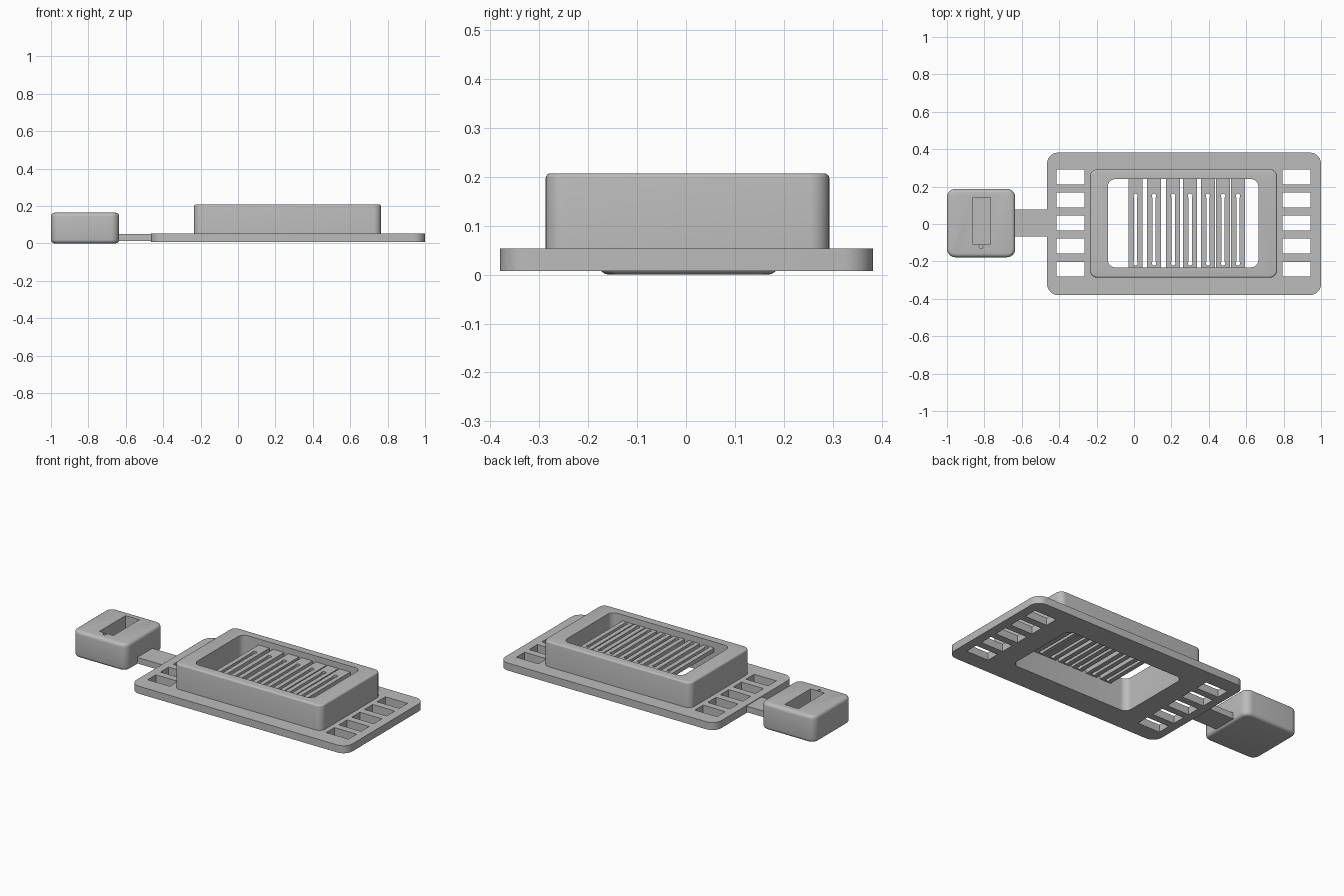
import bpy, bmesh, math
from mathutils import Vector

if "Cube" in bpy.data.objects:
    bpy.data.objects.remove(bpy.data.objects["Cube"])

grey = bpy.data.materials.new("plain_grey")
grey.use_nodes = True
grey.diffuse_color = (0.5, 0.5, 0.5, 1)
grey.node_tree.nodes["Principled BSDF"].inputs["Base Color"].default_value = (0.5, 0.5, 0.5, 1)


def add_box(bm, x, y, z, corner=0, top=0, bottom=0):
    """Add a box with rounded upright corners and soft top or bottom rims."""
    part = bmesh.new()
    bmesh.ops.create_cube(part, size=1)
    lo, hi = Vector((x[0], y[0], z[0])), Vector((x[1], y[1], z[1]))
    for v in part.verts:
        v.co = Vector(lo[i] + (v.co[i] + 0.5) * (hi[i] - lo[i]) for i in range(3))
    if corner:
        upright = [e for e in part.edges if abs(e.verts[0].co.z - e.verts[1].co.z) > 1e-4]
        bmesh.ops.bevel(part, geom=upright, offset=corner, segments=7, profile=0.5, affect='EDGES')
    for size, level in ((top, z[1]), (bottom, z[0])):
        if size:
            rim = [e for e in part.edges if all(abs(v.co.z - level) < 1e-4 for v in e.verts)]
            bmesh.ops.bevel(part, geom=rim, offset=size, segments=4, profile=0.5, affect='EDGES')
    mesh = bpy.data.meshes.new("piece")
    part.to_mesh(mesh)
    part.free()
    bm.from_mesh(mesh)
    bpy.data.meshes.remove(mesh)


def build(name, boxes):
    bm = bmesh.new()
    for box in boxes:
        add_box(bm, **box)
    bmesh.ops.recalc_face_normals(bm, faces=bm.faces)
    mesh = bpy.data.meshes.new(name)
    bm.to_mesh(mesh)
    bm.free()
    mesh.materials.append(grey)
    obj = bpy.data.objects.new(name, mesh)
    bpy.context.collection.objects.link(obj)
    return obj


def activate(obj):
    bpy.ops.object.select_all(action='DESELECT')
    obj.select_set(True)
    bpy.context.view_layer.objects.active = obj


def cut(obj, boxes):
    cutter = build("cutter", boxes)
    cutter.hide_render = True
    mod = obj.modifiers.new("cut", 'BOOLEAN')
    mod.operation, mod.solver, mod.object = 'DIFFERENCE', 'EXACT', cutter
    activate(obj)
    bpy.ops.object.modifier_apply(modifier=mod.name)
    bpy.data.objects.remove(cutter)


def finish(obj):
    activate(obj)
    bpy.ops.object.shade_smooth_by_angle(angle=math.radians(35))


def round_box(cx, cy, r, z):
    return dict(x=(cx - r, cx + r), y=(cy - r, cy + r), z=z, corner=r * 0.95)


THROUGH = (-0.1, 0.4)
opening = dict(x=(-0.14, 0.665), y=(-0.232, 0.24), z=THROUGH, corner=0.04)

# Base plate with two columns of rectangular slots
plate = build("base_plate", [dict(x=(-0.465, 1), y=(-0.38, 0.382), z=(0.007, 0.053), corner=0.06)])
slots = [dict(x=(x, x + 0.15), y=(y - 0.04, y + 0.04), z=THROUGH)
         for x in (-0.415, 0.795)
         for y in (0.005 + 0.1235 * i for i in range(-2, 3))]
cut(plate, slots + [opening])
finish(plate)

# Raised open housing
housing = build("housing", [dict(x=(-0.235, 0.765), y=(-0.287, 0.293), z=(0.053, 0.207),
                                 corner=0.04, top=0.01)])
cut(housing, [opening])
finish(housing)

# Grille bars, each split by a slot with round ends
BAR_Z = (0.145, 0.17)
for i, x in enumerate((0.008, 0.107, 0.209, 0.3, 0.396, 0.476, 0.556)):
    bar = build(f"grille_bar_{i + 1}", [dict(x=(x - 0.037, x + 0.037), y=(-0.24, 0.248), z=BAR_Z)])
    cut(bar, [dict(x=(x - 0.009, x + 0.009), y=(-0.21, 0.15), z=THROUGH)])
    cut(bar, [round_box(x, y, 0.012, THROUGH) for y in (-0.21, 0.15)])
    finish(bar)

# Connecting arm
finish(build("connecting_arm", [dict(x=(-0.65, -0.46), y=(-0.068, 0.078), z=(0.012, 0.049))]))

# End box with a pocket and a pin hole
end_box = build("end_box", [dict(x=(-1, -0.635), y=(-0.178, 0.188), z=(0, 0.164),
                                 corner=0.045, top=0.02, bottom=0.02)])
POCKET_Z = (0.04, 0.3)
cut(end_box, [dict(x=(-0.862, -0.768), y=(-0.11, 0.142), z=POCKET_Z),
              round_box(-0.818, -0.122, 0.01, POCKET_Z)])
finish(end_box)
